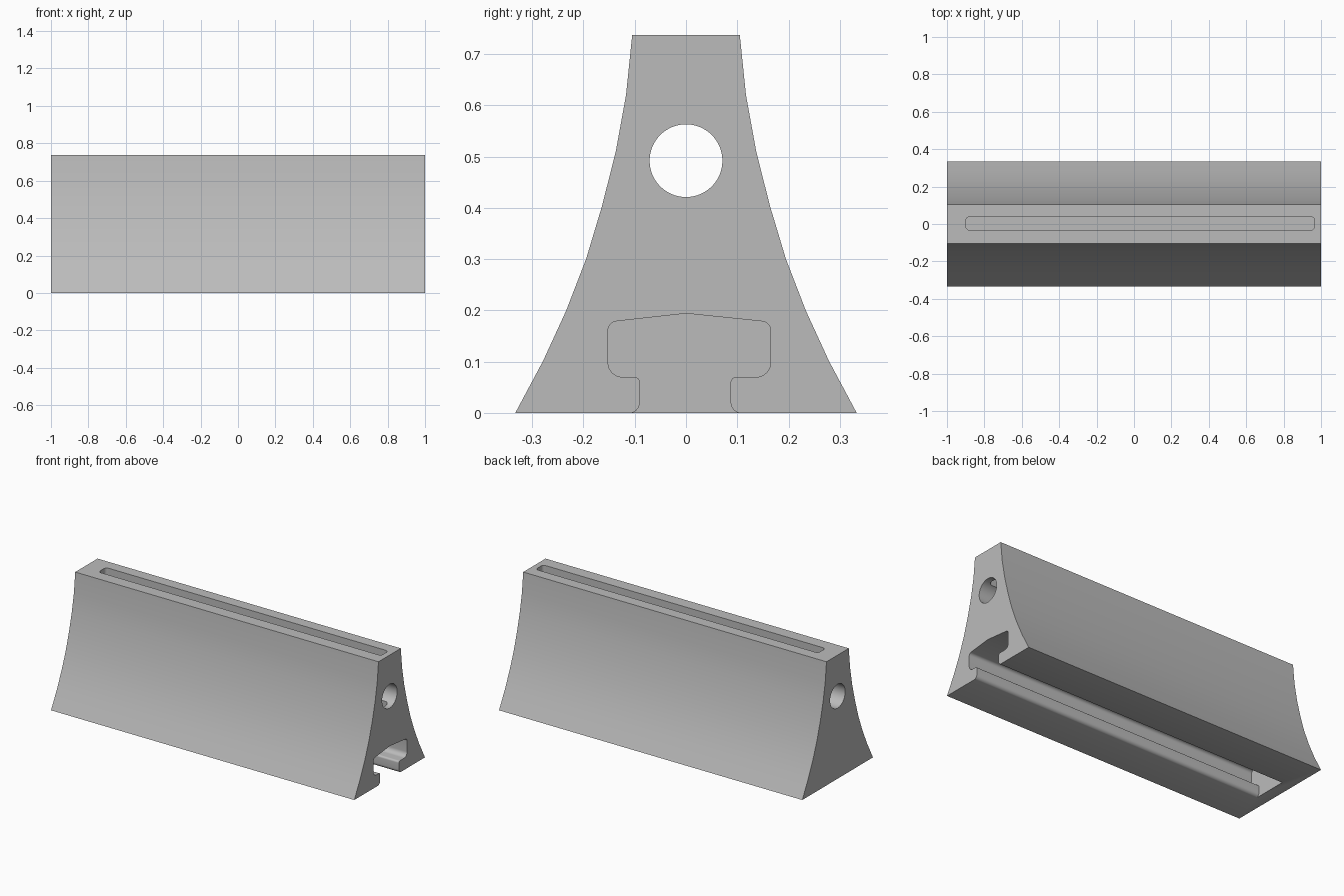
import bpy, bmesh, math
from mathutils import Vector

old = bpy.data.objects.get("Cube")
if old:
    bpy.data.objects.remove(old, do_unlink=True)

grey = bpy.data.materials.new("plain grey")
grey.use_nodes = True
colour = (0.5, 0.5, 0.5, 1)
grey.diffuse_color = colour
grey.node_tree.nodes["Principled BSDF"].inputs["Base Color"].default_value = colour


def rounded(corners, steps=8):
    """Outline from (u, v, radius) corners, with each corner filleted."""
    outline = []
    for i, (u, v, r) in enumerate(corners):
        p = Vector((u, v))
        if r == 0:
            outline.append(p)
            continue
        a = (Vector(corners[i - 1][:2]) - p).normalized()
        b = (Vector(corners[(i + 1) % len(corners)][:2]) - p).normalized()
        half = a.angle(b) / 2
        centre = p + (a + b).normalized() * r / math.sin(half)
        start = p + a * r / math.tan(half) - centre
        end = p + b * r / math.tan(half) - centre
        sweep = end.angle_signed(start)
        for s in range(steps + 1):
            t = sweep * s / steps
            c, n = math.cos(t), math.sin(t)
            outline.append(centre + Vector((start.x * c - start.y * n,
                                            start.x * n + start.y * c)))
    return outline


def extrude(name, outline, low, high, axis):
    """Prism along x from a (y, z) outline, or along z from an (x, y) outline."""
    bm = bmesh.new()
    place = (lambda p, d: (d, p[0], p[1])) if axis == "x" else (lambda p, d: (p[0], p[1], d))
    face = bm.faces.new([bm.verts.new(place(p, low)) for p in outline])
    moved = bmesh.ops.extrude_face_region(bm, geom=[face])["geom"]
    shift = Vector(place((0, 0), high - low))
    bmesh.ops.translate(bm, vec=shift, verts=[g for g in moved if isinstance(g, bmesh.types.BMVert)])
    bmesh.ops.recalc_face_normals(bm, faces=bm.faces)
    mesh = bpy.data.meshes.new(name)
    bm.to_mesh(mesh)
    bm.free()
    mesh.materials.append(grey)
    obj = bpy.data.objects.new(name, mesh)
    bpy.context.collection.objects.link(obj)
    return obj


# Flared body
flank = [(0.333, 0), (0.279, 0.101), (0.234, 0.199), (0.195, 0.3),
         (0.164, 0.403), (0.137, 0.51), (0.117, 0.62), (0.105, 0.737)]
body = extrude("flared_body", flank + [(-y, z) for y, z in reversed(flank)], -1, 1, "x")

# T-shaped channel, open below and at one end
channel = extrude("channel_cutter", rounded([
    (-0.113, -0.05, 0), (-0.113, -0.001, 0), (-0.09, 0, 0.022), (-0.09, 0.07, 0.011),
    (-0.152, 0.07, 0.028), (-0.152, 0.177, 0.018), (0, 0.194, 0), (0.165, 0.177, 0.018),
    (0.165, 0.07, 0.028), (0.087, 0.07, 0.011), (0.087, 0, 0.022),
    (0.11, -0.001, 0), (0.11, -0.05, 0)]), -0.93, 1.1, "x")

# Round hole through the whole length
ring = [2 * math.pi * i / 64 for i in range(64)]
hole = extrude("hole_cutter", [(0.071 * math.cos(a), 0.492 + 0.071 * math.sin(a)) for a in ring],
               -1.1, 1.1, "x")

# Narrow slot in the top, reaching below the hole
slot = extrude("slot_cutter", rounded([
    (-0.898, -0.032, 0.018), (0.965, -0.032, 0.018),
    (0.965, 0.038, 0.018), (-0.898, 0.038, 0.018)]), 0.32, 0.8, "z")

bpy.ops.object.select_all(action="DESELECT")
bpy.context.view_layer.objects.active = body
body.select_set(True)
for cutter in (channel, hole, slot):
    cutter.hide_render = True
    cut = body.modifiers.new(cutter.name, "BOOLEAN")
    cut.operation = "DIFFERENCE"
    cut.solver = "EXACT"
    cut.object = cutter
    bpy.ops.object.modifier_apply(modifier=cut.name)
    bpy.data.objects.remove(cutter, do_unlink=True)

bpy.ops.object.shade_smooth_by_angle(angle=math.radians(25))
